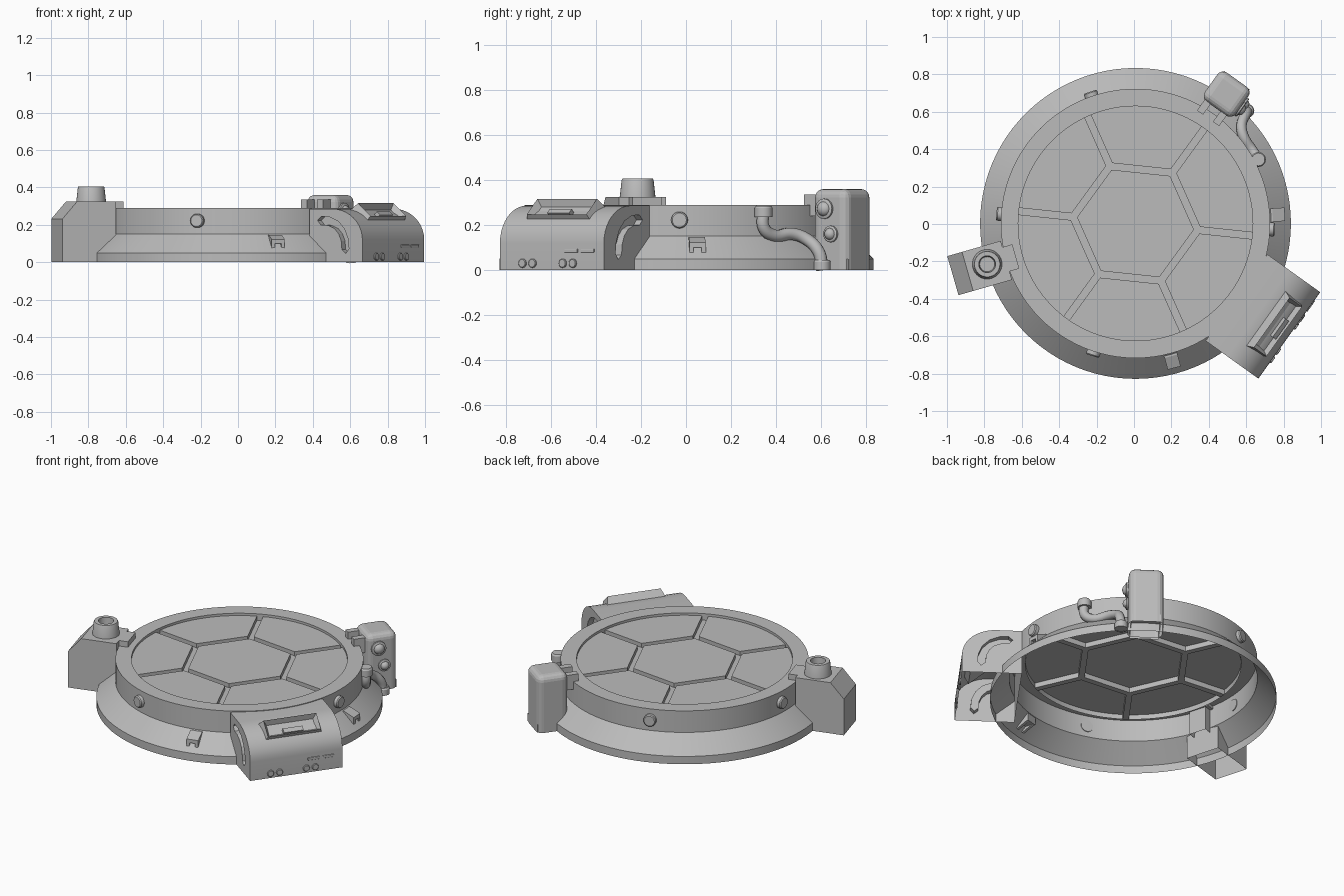
import bpy, bmesh, math
from math import sin, cos, tan, asin, radians, pi
from mathutils import Matrix, Vector

if "Cube" in bpy.data.objects:
    bpy.data.objects.remove(bpy.data.objects["Cube"], do_unlink=True)

grey = bpy.data.materials.new("hull_grey")
grey.use_nodes = True
COLOR = (0.5, 0.5, 0.5, 1)
grey.diffuse_color = COLOR
grey.node_tree.nodes["Principled BSDF"].inputs["Base Color"].default_value = COLOR


def finish(name, bm, matrix=Matrix(), smooth=False):
    bmesh.ops.recalc_face_normals(bm, faces=bm.faces[:])
    me = bpy.data.meshes.new(name)
    bm.to_mesh(me)
    bm.free()
    ob = bpy.data.objects.new(name, me)
    bpy.context.collection.objects.link(ob)
    me.materials.append(grey)
    ob.matrix_world = matrix
    if smooth:
        bpy.ops.object.select_all(action='DESELECT')
        ob.select_set(True)
        bpy.context.view_layer.objects.active = ob
        bpy.ops.object.shade_smooth_by_angle(angle=radians(30))
    return ob


def spot(angle):
    """Frame with x pointing outwards and y along the rim."""
    return Matrix.Rotation(radians(angle), 4, 'Z')


def prism(name, outline, a, b, axis, matrix=Matrix(), cap_a=True, smooth=False):
    """Extrude a 2D outline between a and b along y (outline is x, z) or z (x, y)."""
    bm = bmesh.new()
    rows = [[bm.verts.new((p, d, q) if axis == 'y' else (p, q, d)) for p, q in outline]
            for d in (a, b)]
    n = len(outline)
    for i in range(n):
        j = (i + 1) % n
        bm.faces.new((rows[0][i], rows[0][j], rows[1][j], rows[1][i]))
    bm.faces.new(rows[1])
    if cap_a:
        bm.faces.new(rows[0][::-1])
    return finish(name, bm, matrix, smooth)


def box(name, x, y, z, matrix=Matrix(), bevel=0, cap_a=True):
    ob = prism(name, [(x[0], y[0]), (x[1], y[0]), (x[1], y[1]), (x[0], y[1])],
               z[0], z[1], 'z', matrix, cap_a)
    if bevel:
        m = ob.modifiers.new("round", 'BEVEL')
        m.width, m.segments = bevel, 4
    return ob


def open_bottom(ob):
    """Bake the modifiers and remove the faces resting on the ground."""
    me = bpy.data.meshes.new_from_object(
        ob.evaluated_get(bpy.context.evaluated_depsgraph_get()))
    ob.modifiers.clear()
    bm = bmesh.new()
    bm.from_mesh(me)
    floor = [q for q in bm.faces if all(v.co.z < .001 for v in q.verts)]
    bmesh.ops.delete(bm, geom=floor, context='FACES')
    bm.to_mesh(me)
    bm.free()
    ob.data = me


def lathe(name, profile, matrix=Matrix(), steps=64):
    bm = bmesh.new()
    vs = [bm.verts.new((r, 0, z)) for r, z in profile]
    es = [bm.edges.new(e) for e in zip(vs, vs[1:])]
    bmesh.ops.spin(bm, geom=vs + es, cent=(0, 0, 0), axis=(0, 0, 1),
                   angle=2 * pi, steps=steps, use_merge=True)
    bmesh.ops.remove_doubles(bm, verts=bm.verts[:], dist=1e-5)
    return finish(name, bm, matrix, smooth=True)


def stud(name, loc, axis, r, length, matrix=Matrix(), dome=False):
    """Round stud standing on loc along an axis, flat or domed."""
    turn = Vector(axis).to_track_quat('Z', 'Y').to_matrix().to_4x4()
    end = [(r * cos(a), length * sin(a)) for a in (0.4, 0.8, 1.2)] if dome else \
        [(r, length * .8), (r * .85, length)]
    profile = [(0, 0), (r, 0)] + end + [(0, length)]
    return lathe(name, profile, matrix @ Matrix.Translation(loc) @ turn, 20)


# Ring: open shell with upright rim, sloping skirt and lip
centre = Matrix.Translation((.008, .003, 0))
lathe("ring_shell", [(.627, .245), (.627, .29), (.72, .29), (.72, .152),
                     (.831, .05), (.831, 0)], centre, 96)

# Window: central hexagon, six outer panes and the sunken strips between them
G, V, R = .018, .335, .628
H = V * cos(pi / 6)
hexagon = [((H - G) / cos(pi / 6) * cos(k * pi / 3), (H - G) / cos(pi / 6) * sin(k * pi / 3))
           for k in range(6)]
prism("centre_pane", hexagon, .245, .275, 'z', centre @ spot(54), cap_a=False)
for k in range(6):
    x = H + G
    y = x * tan(pi / 6) - G / cos(pi / 6)
    lim = pi / 6 - asin(G / R)
    arc = [(R * cos(lim * t / 8), R * sin(lim * t / 8)) for t in range(-8, 9)]
    prism("outer_pane", [(x, -y)] + arc + [(x, y)], .245, .275, 'z',
          centre @ spot(84 + 60 * k), cap_a=False)
    box("radial_strip", (V, .627), (-G, G), (.243, .248), centre @ spot(54 + 60 * k))
    box("hexagon_strip", (H - G, H + G), (-V / 2, V / 2), (.243, .248),
        centre @ spot(84 + 60 * k))

# Rim bolts
for angle in (109, 176, -108, -2.5):
    stud("rim_bolt", (.715, 0, .222), (1, 0, 0), .037, .03, centre @ spot(angle))

# Slope brackets: sloping top on two legs
for angle in (-75, 3.5):
    f = centre @ spot(angle)
    prism("bracket_top", [(.72, .147), (.735, .147), (.80, .122), (.80, .10), (.72, .10)],
          -.036, .036, 'y', f)
    for s in (-1, 1):
        prism("bracket_leg", [(.73, .13), (.80, .11), (.80, .068), (.73, .10)],
              s * .036, s * .018, 'y', f)

# Vent tower
f = spot(196)
open_bottom(prism("tower_body", [(.71, 0), (1.007, 0), (1.007, .232), (.925, .325),
                                 (.71, .325)], -.11, .107, 'y', f))
box("tower_root", (.66, .75), (-.055, .055), (.12, .28), f, cap_a=False)
box("tower_hook", (.655, .72), (-.075, .06), (.27, .325), f)
lathe("vent_nozzle", [(.08, .32), (.071, .40), (.068, .406), (.045, .406), (.04, .34), (0, .34)],
      Matrix.Translation((-.785, -.215, 0)), 32)

# Control housing with rounded shoulder
f = spot(-35.6)
FACE = 1.022
shoulder = [(.82 + (FACE - .82) * cos(a * pi / 20), .12 + .166 * sin(a * pi / 20))
            for a in range(11)]
housing = prism("control_housing", [(.675, 0), (FACE, 0)] + shoulder + [(.675, .286)],
                -.285, .283, 'y', f, smooth=True)

# Arched slot sunk into both ends of the housing, following the shoulder
path = [Vector(p) for p in ((.75, .222), (.80, .22), (.85, .2), (.885, .165),
                            (.905, .12), (.91, .07))]
W = .023
heads, left, right = [], [], []
for i, p in enumerate(path):
    d = (path[min(i + 1, len(path) - 1)] - path[max(i - 1, 0)]).normalized()
    n = Vector((-d.y, d.x)) * W
    left.append(p + n)
    right.append(p - n)
    heads.append(d * W)
band = [path[0] - heads[0]] + left + [path[-1] + heads[-1]] + right[::-1]
for s in (-1, 1):
    cutter = prism("slot_cutter", band, s * .25, s * .32, 'y', f)
    cutter.hide_render = True
    m = housing.modifiers.new("slot", 'BOOLEAN')
    m.operation, m.object, m.solver = 'DIFFERENCE', cutter, 'EXACT'
open_bottom(housing)
for ob in [o for o in bpy.data.objects if o.name.startswith("slot_cutter")]:
    bpy.data.objects.remove(ob, do_unlink=True)

# Sloping display frame with a recessed slot
bm = bmesh.new()
bmesh.ops.create_cube(bm, size=1)
bmesh.ops.scale(bm, vec=(.125, .37, .07), verts=bm.verts)
top = max(bm.faces, key=lambda q: q.calc_center_median().z)
bmesh.ops.scale(bm, vec=(.85, .88, 1), verts=top.verts)
bmesh.ops.inset_region(bm, faces=[top], thickness=.028)
bmesh.ops.translate(bm, vec=(0, 0, -.03), verts=top.verts)
tilt = f @ Matrix.Translation((.925, 0, .255)) @ Matrix.Rotation(radians(40), 4, 'Y')
finish("display_frame", bm, tilt)
box("display_notch", (.012, .04), (-.06, .06), (-.01, .032), tilt)

# Knobs and slim bars on the housing face
for t in (-.16, -.105, .06, .115):
    stud("knob", (FACE - .005, t, .03), (1, 0, 0), .02, .013, f)
for t in (.105, .195):
    box("indicator_bar", (FACE - .005, FACE + .005), (t - .036, t + .036), (.078, .094), f, .003)

# Rounded power box with rim clips and dials
f = spot(54.4)
box("power_box", (.758, .947), (-.1, .103), (0, .36), f, .038, cap_a=False)
box("power_box_foot", (.74, .945), (-.085, .085), (0, .05), f, cap_a=False)
for t in (-.045, .06):
    box("box_clip", (.69, .79), (t - .02, t + .02), (.24, .335), f)
for r, z, size in ((.83, .272, .045), (.865, .16, .037)):
    stud("dial_base", (r, -.095, z), (0, -1, 0), size, .018, f)
    stud("dial_dome", (r, -.105, z), (0, -1, 0), size * .75, .028, f, dome=True)

# Curved pipe with end collars
curve = bpy.data.curves.new("pipe", 'CURVE')
curve.dimensions = '3D'
curve.bevel_depth, curve.bevel_resolution, curve.resolution_u = .028, 3, 6
points = [(.665, .345, .26), (.665, .345, .19), (.635, .39, .153), (.585, .47, .16),
          (.575, .53, .14), (.60, .59, .08), (.605, .605, 0)]
spline = curve.splines.new('BEZIER')
spline.bezier_points.add(len(points) - 1)
for bp, co in zip(spline.bezier_points, points):
    bp.co = co
    bp.handle_left_type = bp.handle_right_type = 'AUTO'
curve.materials.append(grey)
bpy.context.collection.objects.link(bpy.data.objects.new("pipe", curve))
stud("pipe_cap", (.665, .345, .235), (0, 0, 1), .04, .05)
stud("pipe_collar", (.605, .605, 0), (0, 0, 1), .038, .045)
